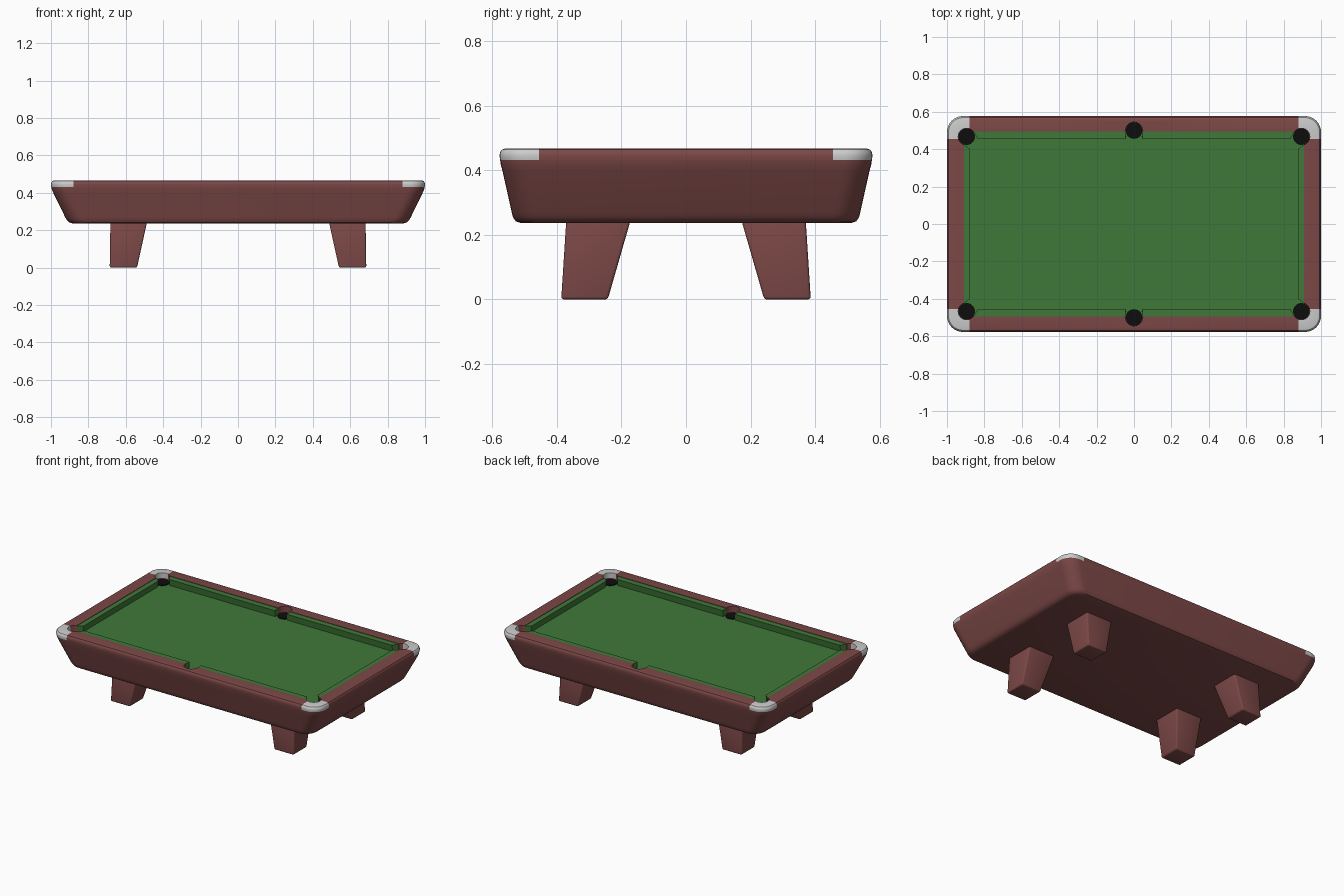
import bpy, bmesh, math
from mathutils import Vector

if "Cube" in bpy.data.objects:
    bpy.data.objects.remove(bpy.data.objects["Cube"])

def material(name, col):
    m = bpy.data.materials.new(name)
    m.diffuse_color = (*col, 1)
    m.use_nodes = True
    m.node_tree.nodes["Principled BSDF"].inputs["Base Color"].default_value = m.diffuse_color
    return m

WOOD = material("wood", (0.20, 0.065, 0.062))
FELT = material("felt", (0.05, 0.19, 0.04))
BLACK = material("pocket_black", (0.004, 0.004, 0.004))
BED, TOP, SPLIT = 0.42, 0.467, 0.432

def finish(name, bm, mat=None, smooth=True):
    bmesh.ops.recalc_face_normals(bm, faces=bm.faces)
    me = bpy.data.meshes.new(name)
    bm.to_mesh(me)
    bm.free()
    ob = bpy.data.objects.new(name, me)
    bpy.context.collection.objects.link(ob)
    if mat:
        me.materials.append(mat)
    if smooth:
        shade(ob)
    return ob

def activate(ob):
    bpy.ops.object.select_all(action='DESELECT')
    ob.select_set(True)
    bpy.context.view_layer.objects.active = ob

def shade(ob):
    activate(ob)
    bpy.ops.object.shade_smooth_by_angle(angle=math.radians(35))

def ring(bm, hx, hy, r, z, n=8):
    """Rounded rectangle of vertices."""
    vs = []
    for k, (sx, sy) in enumerate(((1, 1), (-1, 1), (-1, -1), (1, -1))):
        for i in range(n + 1):
            a = math.radians(90) * (k + i / n)
            vs.append(bm.verts.new((sx * (hx - r) + r * math.cos(a),
                                    sy * (hy - r) + r * math.sin(a), z)))
    return vs

def loft(name, profile, mat, closed=False):
    bm = bmesh.new()
    rings = [ring(bm, *p) for p in profile]
    pairs = list(zip(rings, rings[1:]))
    if closed:
        pairs.append((rings[-1], rings[0]))
    for a, b in pairs:
        for i in range(len(a)):
            j = (i + 1) % len(a)
            bm.faces.new((a[i], a[j], b[j], b[i]))
    if not closed:
        bm.faces.new(rings[0])
        bm.faces.new(rings[-1])
    return finish(name, bm, mat, False)

def prism(name, low, high, mat, bevel=0):
    """Solid between two matching point loops."""
    bm = bmesh.new()
    a = [bm.verts.new(p) for p in low]
    b = [bm.verts.new(p) for p in high]
    bm.faces.new(a)
    bm.faces.new(b)
    for i in range(len(a)):
        j = (i + 1) % len(a)
        bm.faces.new((a[i], a[j], b[j], b[i]))
    if bevel:
        bmesh.ops.bevel(bm, geom=bm.edges[:], offset=bevel, segments=3,
                        profile=0.5, affect='EDGES')
    return finish(name, bm, mat)

def circle(x, y, r, z, n=32):
    return [(x + r * math.cos(2 * math.pi * i / n),
             y + r * math.sin(2 * math.pi * i / n), z) for i in range(n)]

def rect(x0, x1, y0, y1, z):
    return [(x0, y0, z), (x1, y0, z), (x1, y1, z), (x0, y1, z)]

def cut(ob, cutter, op='DIFFERENCE'):
    m = ob.modifiers.new("cut", 'BOOLEAN')
    m.operation, m.object, m.solver = op, cutter, 'EXACT'
    activate(ob)
    bpy.ops.object.modifier_apply(modifier=m.name)

CORNERS = [(sx, sy) for sx in (-1, 1) for sy in (-1, 1)]
POCKETS = [(sx * 0.895, sy * 0.467) for sx, sy in CORNERS] + [(0, 0.5), (0, -0.5)]

# Flared cabinet with a recess for the bed
cabinet = loft("cabinet", [
    (0.885, 0.513, 0.07, 0.237), (0.903, 0.527, 0.08, 0.242),
    (0.915, 0.535, 0.085, 0.254), (0.924, 0.539, 0.085, 0.27),
    (0.985, 0.567, 0.085, 0.395), (0.995, 0.573, 0.085, 0.418),
    (0.998, 0.575, 0.085, SPLIT),
    (0.91, 0.494, 0.01, SPLIT), (0.91, 0.494, 0.01, BED - 0.004)], WOOD)

# Top frame, later split into wooden rails and grey corner caps
FRAME = [(0.998, 0.575, 0.085, SPLIT), (1.0, 0.577, 0.085, 0.445),
         (0.998, 0.575, 0.083, 0.456), (0.992, 0.569, 0.078, 0.464),
         (0.982, 0.559, 0.07, TOP), (0.91, 0.494, 0.01, TOP),
         (0.91, 0.494, 0.01, SPLIT)]
rails = loft("top_rails", FRAME, WOOD, True)

# Pocket holes through the frame and cabinet rim
cutters = []
for x, y in POCKETS:
    cutters.append(prism("pocket_cutter", circle(x, y, 0.045, BED - 0.002),
                         circle(x, y, 0.045, 0.6), None))
for c in cutters:
    cut(cabinet, c)
    cut(rails, c)

# Corner caps
for sx, sy in CORNERS:
    xs, ys = sorted((sx * 0.88, sx * 1.2)), sorted((sy * 0.455, sy * 0.8))
    box = prism("cap_cutter", rect(*xs, *ys, 0.40), rect(*xs, *ys, 0.6), None)
    cap = rails.copy()
    cap.data = rails.data.copy()
    cap.name = "corner_cap"
    bpy.context.collection.objects.link(cap)
    cut(cap, box, 'INTERSECT')
    cap.data.materials.clear()
    shade(cap)
    cut(rails, box)
    cutters.append(box)
for ob in (cabinet, rails):
    shade(ob)
for c in cutters:
    bpy.data.objects.remove(c)

# Playing bed
prism("felt_bed", rect(-0.909, 0.909, -0.493, 0.493, BED - 0.003),
      rect(-0.909, 0.909, -0.493, 0.493, BED), FELT)

# Black pocket floors
for x, y in POCKETS:
    prism("pocket_floor", circle(x, y, 0.0445, BED - 0.001),
          circle(x, y, 0.0445, BED + 0.004), BLACK)

# Cushions: four along the sides, two at the ends, with slanted ends
for sx, sy in CORNERS:
    def side(nose, z):
        return [(sx * x, sy * y, z) for x, y in
                ((0.043, nose), (0.835, nose), (0.858, 0.494), (0.047, 0.494))]
    prism("side_cushion", side(0.462, BED), side(0.455, 0.464), FELT)
for sx in (-1, 1):
    def end(nose, z):
        return [(sx * x, y, z) for x, y in
                ((nose, -0.40), (nose, 0.40), (0.91, 0.425), (0.91, -0.425))]
    prism("end_cushion", end(0.883, BED), end(0.876, 0.464), FELT)

# Tapered legs
for sx, sy in CORNERS:
    low = [(sx * x, sy * y, z) for x, y, z in rect(0.54, 0.686, 0.242, 0.386, 0)]
    high = [(sx * x, sy * y, z) for x, y, z in rect(0.485, 0.682, 0.17, 0.37, 0.25)]
    prism("leg", low, high, WOOD, 0.009)
